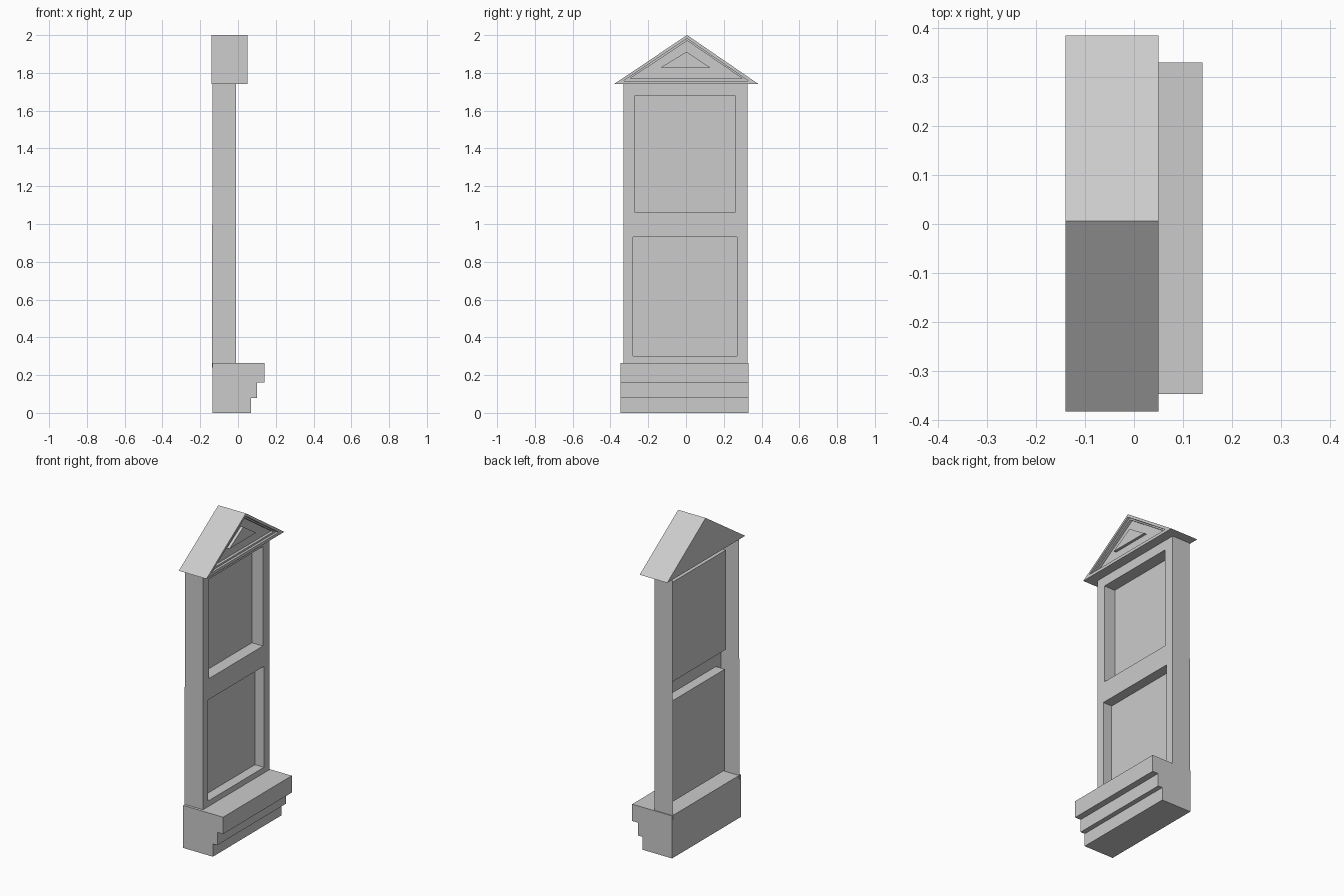
import bpy
import bmesh

if "Cube" in bpy.data.objects:
    bpy.data.objects.remove(bpy.data.objects["Cube"])


def nested_loops(name, loops, cap_start=True, skip=()):
    """Bridge successive (x, [(y, z), ...]) outlines and cap the last one."""
    bm = bmesh.new()
    rings = [[bm.verts.new((x, y, z)) for y, z in pts] for x, pts in loops]
    for k in range(len(rings) - 1):
        a, b = rings[k], rings[k + 1]
        n = len(a)
        for i in range(n):
            j = (i + 1) % n
            if (k, i) not in skip:
                bm.faces.new((a[i], a[j], b[j], b[i]))
    bm.faces.new(rings[-1])
    if cap_start:
        bm.faces.new(rings[0][::-1])
    mesh = bpy.data.meshes.new(name)
    bm.to_mesh(mesh)
    bm.free()
    obj = bpy.data.objects.new(name, mesh)
    bpy.context.collection.objects.link(obj)
    return obj


def rect(y0, y1, z0, z1):
    return [(y0, z0), (y1, z0), (y1, z1), (y0, z1)]


def gable(y0, y1, z0, z1):
    return [(y0, z0), (y1, z0), ((y0 + y1) / 2 + 0.005, z1)]


def panel_half(name, back, outer, inner, depth):
    # hollow shell, open at the back, with a recessed window in front
    front = -0.01
    return nested_loops(name, [(back, outer), (front, outer), (front, inner),
                               (front - depth, inner)],
                        cap_start=False, skip={(0, 0), (0, 2)})


# body: two recessed panels stacked
panel_half("lower_panel", -0.138, rect(-0.33, 0.325, 0.24, 0.995),
           rect(-0.28, 0.27, 0.30, 0.93), 0.062)
panel_half("upper_panel", -0.135, rect(-0.33, 0.325, 0.995, 1.74),
           rect(-0.27, 0.26, 1.06, 1.68), 0.076)

# gabled roof with stepped recess in its front
outer = gable(-0.383, 0.385, 1.74, 2.0)
step = gable(-0.33, 0.33, 1.758, 1.982)
field = gable(-0.297, 0.30, 1.769, 1.97)
nested_loops("roof", [(-0.14, outer), (0.05, outer), (0.05, step),
                      (0.035, step), (0.035, field), (0.018, field)])

# raised triangle in the gable
tri = gable(-0.135, 0.13, 1.828, 1.912)
nested_loops("gable_ornament", [(0.017, tri), (0.035, tri)])

# stepped base: side profile extruded along y
profile = [(-0.135, 0), (0.07, 0), (0.07, 0.08), (0.10, 0.08),
           (0.10, 0.16), (0.14, 0.16), (0.14, 0.265), (-0.135, 0.265)]
bm = bmesh.new()
face = bm.faces.new([bm.verts.new((x, -0.347, z)) for x, z in profile])
ext = bmesh.ops.extrude_face_region(bm, geom=[face])
verts = [v for v in ext["geom"] if isinstance(v, bmesh.types.BMVert)]
bmesh.ops.translate(bm, verts=verts, vec=(0, 0.677, 0))
bmesh.ops.recalc_face_normals(bm, faces=bm.faces)
mesh = bpy.data.meshes.new("base")
bm.to_mesh(mesh)
bm.free()
bpy.context.collection.objects.link(bpy.data.objects.new("base", mesh))
